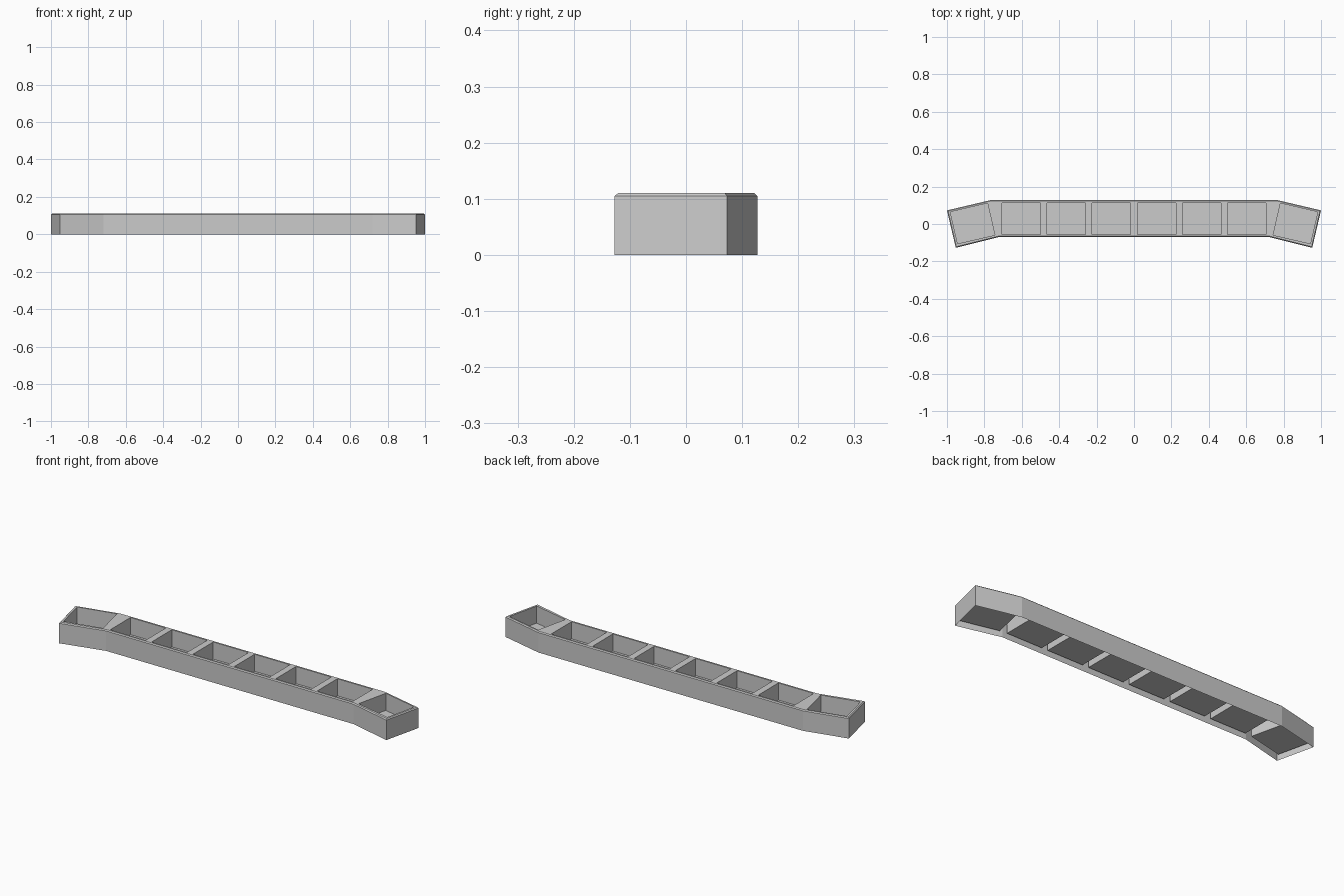
import bpy, bmesh
from mathutils import Vector

if "Cube" in bpy.data.objects:
    bpy.data.objects.remove(bpy.data.objects["Cube"])

HEIGHT, BEVEL, FLOOR = 0.11, 0.005, 0.02


def mirrored(half):
    """Close a right-hand half profile with its mirror image."""
    return half + [(-x, y) for x, y in reversed(half)]


def inset(points, d):
    """Mitred inward offset of a clockwise loop."""
    pts = [Vector(p) for p in points]
    out = []
    for i, p in enumerate(pts):
        a = (p - pts[i - 1]).normalized()
        b = (pts[(i + 1) % len(pts)] - p).normalized()
        na, nb = Vector((a.y, -a.x)), Vector((b.y, -b.x))
        out.append(p + (na + nb) * d / (1 + na.dot(nb)))
    return out


bm = bmesh.new()


def ring(points, z):
    return [bm.verts.new((p[0], p[1], z)) for p in points]


def skirt(upper, lower):
    for i in range(len(upper)):
        j = (i + 1) % len(upper)
        bm.faces.new((upper[i], upper[j], lower[j], lower[i]))


def loop_edges(r):
    return [bm.edges.get((r[i], r[(i + 1) % len(r)])) for i in range(len(r))]


# outer shell: straight middle with two angled ends, open underneath
outline = mirrored([(0.77, 0.127), (1.0, 0.073), (0.953, -0.127), (0.72, -0.069)])
low = ring(outline, 0)
mid = ring(outline, HEIGHT - BEVEL)
rim = ring(inset(outline, BEVEL), HEIGHT)
skirt(mid, low)
skirt(rim, mid)
edges = loop_edges(rim)

# pockets: six square to the middle, one turned with each end
pockets = []
for i in range(6):
    c = (i - 2.5) * 0.241
    pockets.append([(c - 0.103, 0.113), (c + 0.103, 0.113),
                    (c + 0.103, -0.055), (c - 0.103, -0.055)])
end = [(0.783, 0.111), (0.982, 0.064), (0.943, -0.105), (0.744, -0.059)]
pockets += [end, [(-x, y) for x, y in reversed(end)]]
for p in pockets:
    top, bottom = ring(p, HEIGHT), ring(p, FLOOR)
    skirt(bottom, top)
    bm.faces.new(bottom[::-1])
    edges += loop_edges(top)

# top plate around the pockets
bmesh.ops.triangle_fill(bm, edges=edges, use_beauty=True, use_dissolve=False,
                        normal=(0, 0, 1))
bm.normal_update()
for f in bm.faces:
    if abs(f.normal.z) > 0.99 and f.normal.z < 0:
        f.normal_flip()
bmesh.ops.recalc_face_normals(bm, faces=bm.faces[:])
bm.normal_update()
if sum(f.normal.z * f.calc_area() for f in bm.faces) < 0:
    bmesh.ops.reverse_faces(bm, faces=bm.faces[:])

mesh = bpy.data.meshes.new("pocket_tray")
bm.to_mesh(mesh)
bm.free()
bpy.context.collection.objects.link(bpy.data.objects.new("pocket_tray", mesh))
